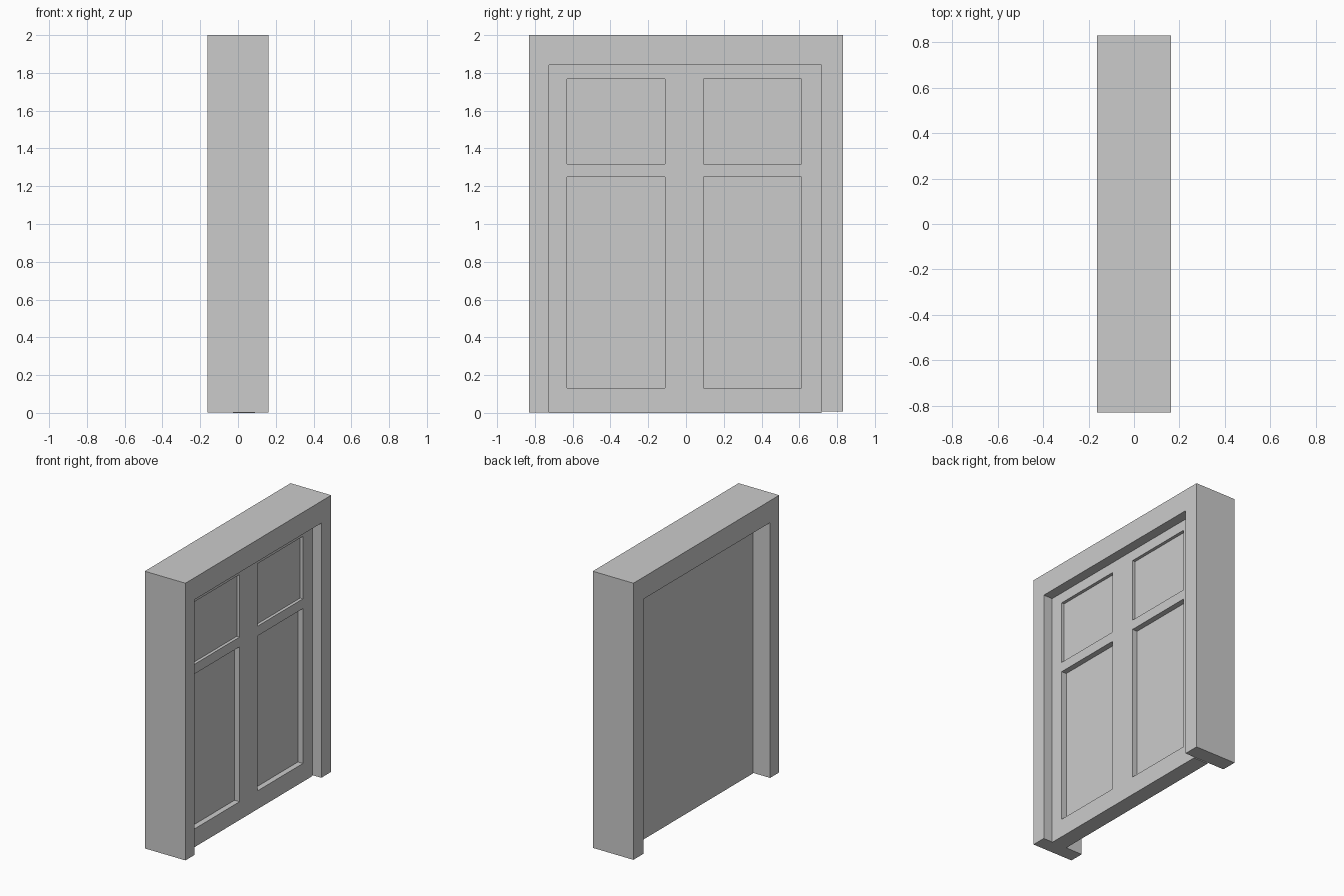
import bpy, bmesh
from mathutils import Vector

if "Cube" in bpy.data.objects:
    bpy.data.objects.remove(bpy.data.objects["Cube"])


def add_object(name, mesh, y=0.0):
    ob = bpy.data.objects.new(name, mesh)
    ob.location.y = y
    bpy.context.collection.objects.link(ob)
    return ob


def finish(bm, name):
    bmesh.ops.recalc_face_normals(bm, faces=bm.faces[:])
    mesh = bpy.data.meshes.new(name)
    bm.to_mesh(mesh)
    bm.free()
    return mesh


# Frame: an upside-down U profile in the YZ plane, extruded along x
DEPTH = 0.324
L, R, TOP = -0.726, 0.718, 1.842          # door opening
profile = [(-0.83, 0.003), (L, 0.003), (L, TOP), (R, TOP),
           (R, 0.007), (0.83, 0.007), (0.83, 2.0), (-0.83, 2.0)]
bm = bmesh.new()
face = bm.faces.new([bm.verts.new((-DEPTH / 2, y, z)) for y, z in profile])
ext = bmesh.ops.extrude_face_region(bm, geom=[face])
bmesh.ops.translate(bm, vec=(DEPTH, 0, 0),
                    verts=[g for g in ext["geom"] if isinstance(g, bmesh.types.BMVert)])
add_object("door_frame", finish(bm, "door_frame"))

# Door leaf: a slab with two panels sunk into its +x face
BACK, FRONT, WIDTH = -0.027, 0.09, (R - L) / 2
PANEL_Y = (0.096, 0.615)
PANELS = [((0.132, 1.248), 0.04), ((1.318, 1.768), 0.022)]   # z range, recess

bm = bmesh.new()
bmesh.ops.create_cube(bm, size=1)
for v in bm.verts:
    v.co = ((v.co.x + 0.5) * (FRONT - BACK) + BACK,
            (v.co.y + 0.5) * WIDTH, (v.co.z + 0.5) * TOP)


def cut(co, no):
    bmesh.ops.bisect_plane(bm, geom=bm.verts[:] + bm.edges[:] + bm.faces[:],
                           plane_co=co, plane_no=no)


for y in PANEL_Y:
    cut((0, y, 0), (0, 1, 0))
for zs, _ in PANELS:
    for z in zs:
        cut((0, 0, z), (0, 0, 1))

for (z0, z1), recess in PANELS:
    centre = Vector((FRONT, sum(PANEL_Y) / 2, (z0 + z1) / 2))
    panel = min(bm.faces, key=lambda f: (f.calc_center_median() - centre).length)
    ext = bmesh.ops.extrude_discrete_faces(bm, faces=[panel])
    bmesh.ops.translate(bm, vec=(-recess, 0, 0), verts=ext["faces"][0].verts[:])

bmesh.ops.dissolve_limit(bm, angle_limit=0.01, verts=bm.verts[:], edges=bm.edges[:])
leaf = finish(bm, "door_leaf")
add_object("door_leaf_left", leaf, L)
add_object("door_leaf_right", leaf, L + WIDTH)
